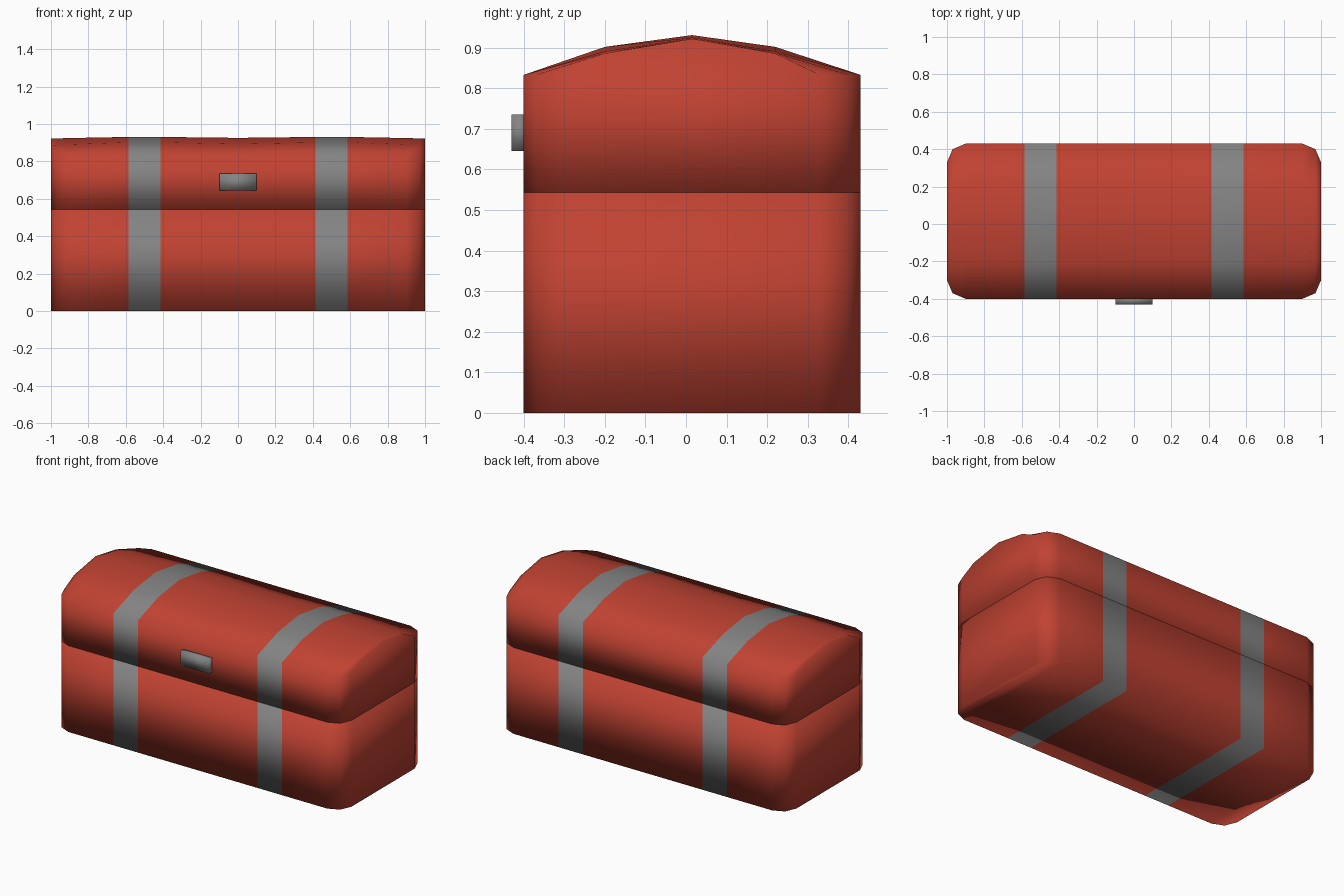
import bpy, bmesh

if "Cube" in bpy.data.objects:
    bpy.data.objects.remove(bpy.data.objects["Cube"])


def material(name, rgb):
    m = bpy.data.materials.new(name)
    m.diffuse_color = (*rgb, 1)
    m.use_nodes = True
    m.node_tree.nodes["Principled BSDF"].inputs["Base Color"].default_value = m.diffuse_color
    return m


RED = material("painted red", (0.53, 0.055, 0.032))
GREY = material("strap grey", (0.23, 0.23, 0.23))

# lengthwise stations: x, corner inset in y, drop of the lid top
half = [(0.0, 0.0, 0.005), (0.415, 0.0, 0.0), (0.585, 0.0, 0.0),
        (0.9, 0.0, 0.006), (0.97, 0.03, 0.008), (1.0, 0.1, 0.009)]
STATIONS = [(-x, d, s) for x, d, s in reversed(half[1:])] + half


def loft(name, section):
    """Join cross-sections along x, cap the ends, paint the two strap bands."""
    bm = bmesh.new()
    rings = [[bm.verts.new((x, y, z)) for y, z in section(d, s)]
             for x, d, s in STATIONS]
    n = len(rings[0])
    for a, b in zip(rings, rings[1:]):
        for i in range(n):
            j = (i + 1) % n
            bm.faces.new((a[i], a[j], b[j], b[i]))
    bm.faces.new(rings[0])
    bm.faces.new(rings[-1])
    bmesh.ops.recalc_face_normals(bm, faces=bm.faces)
    for f in bm.faces:
        f.smooth = True
        f.material_index = int(0.45 < abs(f.calc_center_median().x) < 0.55)
    return finish(name, bm, (RED, GREY))


def finish(name, bm, mats):
    me = bpy.data.meshes.new(name)
    bm.to_mesh(me)
    bm.free()
    for m in mats:
        me.materials.append(m)
    ob = bpy.data.objects.new(name, me)
    bpy.context.collection.objects.link(ob)
    return ob


SEAM, EAVE, FRONT, BACK = 0.543, 0.833, -0.40, 0.43


# chest body
def base_section(d, s):
    return [(FRONT + d, 0), (FRONT + d, SEAM), (BACK - d, SEAM), (BACK - d, 0)]


# domed lid, slightly lower towards the ends
def lid_section(d, s):
    return [(FRONT + d, SEAM), (FRONT + d, EAVE), (-0.2, 0.902 - 1.8 * s),
            (0.015, 0.931 - s), (0.22, 0.902 - 1.8 * s),
            (BACK - d, EAVE), (BACK - d, SEAM)]


loft("chest_base", base_section)
loft("chest_lid", lid_section)

# latch plate on the front of the lid
bm = bmesh.new()
bmesh.ops.create_cube(bm, size=1)
for v in bm.verts:
    v.co = (v.co.x * 0.2, v.co.y * 0.04 - 0.41, v.co.z * 0.09 + 0.69)
for f in bm.faces:
    f.smooth = True
finish("latch", bm, (GREY,))
